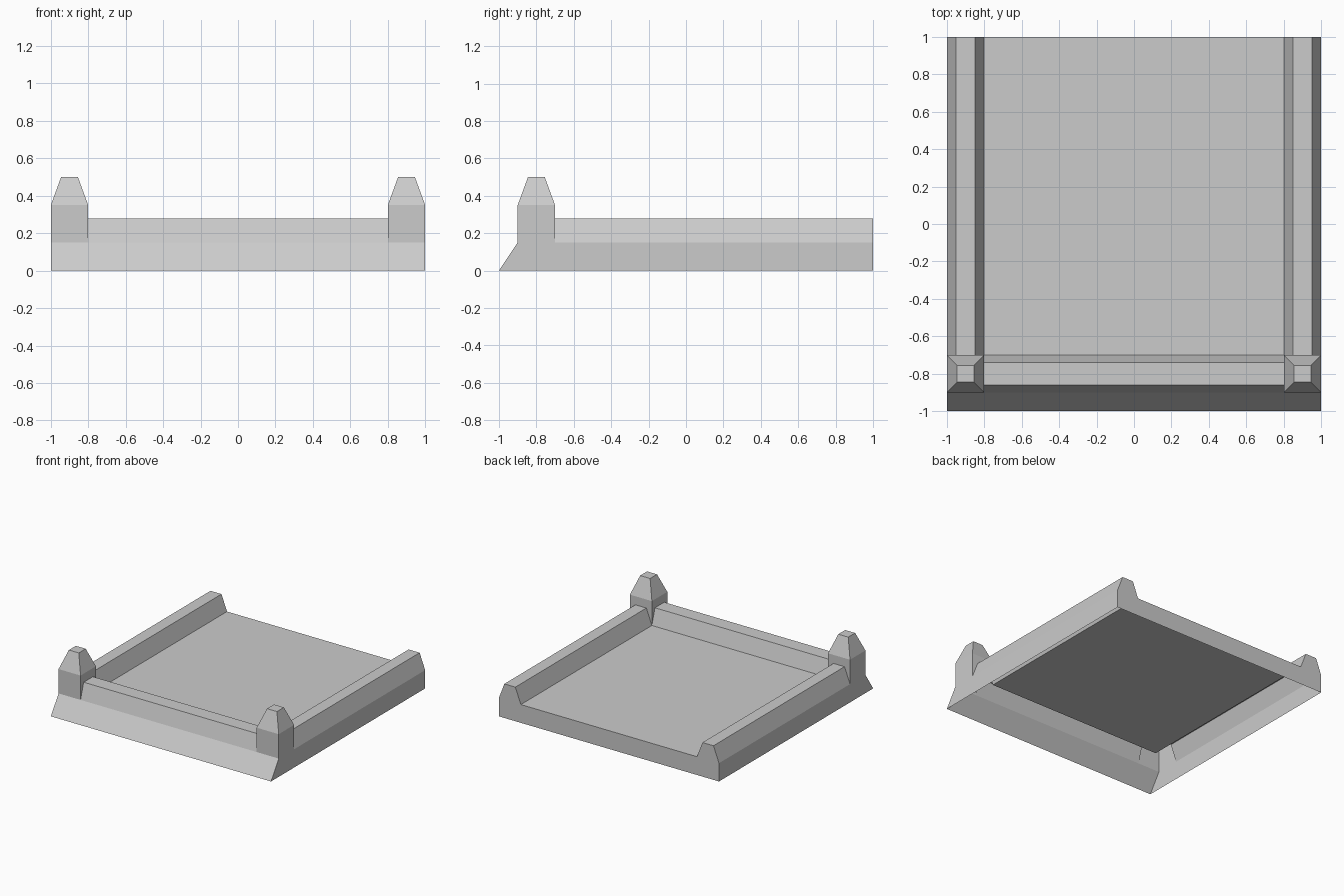
import bpy
import bmesh
from mathutils import Vector

if "Cube" in bpy.data.objects:
    bpy.data.objects.remove(bpy.data.objects["Cube"])

grey = bpy.data.materials.new("stone grey")
grey.diffuse_color = (0.6, 0.6, 0.6, 1)
grey.use_nodes = True
grey.node_tree.nodes["Principled BSDF"].inputs["Base Color"].default_value = grey.diffuse_color

BASE, TOP = 0.15, 0.28      # floor height, rail height


def build(name, faces):
    """Make an object from (points, outward direction) pairs."""
    bm = bmesh.new()
    for points, outward in faces:
        face = bm.faces.new([bm.verts.new(p) for p in points])
        face.normal_update()
        if face.normal.dot(Vector(outward)) < 0:
            face.normal_flip()
    bmesh.ops.remove_doubles(bm, verts=bm.verts, dist=1e-5)
    mesh = bpy.data.meshes.new(name)
    bm.to_mesh(mesh)
    bm.free()
    mesh.materials.append(grey)
    obj = bpy.data.objects.new(name, mesh)
    bpy.context.collection.objects.link(obj)
    return obj


def flip(faces, s):
    """Mirror face data across x when s is -1."""
    return [([(s * x, y, z) for x, y, z in pts], (s * n[0], n[1], n[2]))
            for pts, n in faces]


# Floor plate
build("floor", [([(-.8, -.7, BASE), (.8, -.7, BASE), (.8, 1, BASE), (-.8, 1, BASE)],
                 (0, 0, 1))])

# Skirt, open underneath: sloped front, two sides, back with the rail ends
rail = [(1, BASE), (.95, TOP), (.85, TOP), (.8, BASE)]
back = [(-1, 0), (1, 0)] + rail + [(-x, z) for x, z in reversed(rail)]
side = [([(1, -1, 0), (1, 1, 0), (1, 1, BASE), (1, -.9, BASE)], (1, 0, 0))]
build("skirt", [
    ([(-1, -1, 0), (1, -1, 0), (1, -.9, BASE), (-1, -.9, BASE)], (0, -1, 1)),
    ([(x, 1, z) for x, z in back], (0, 1, 0)),
] + side + flip(side, -1))

# Front ridge between the posts
ridge = [(-.9, BASE), (-.86, TOP), (-.74, TOP), (-.7, BASE)]
build("front_ridge", [
    ([(-.8, *a), (.8, *a), (.8, *b), (-.8, *b)], n)
    for a, b, n in zip(ridge, ridge[1:], [(0, -1, 0), (0, 0, 1), (0, 1, 0)])])

for s, label in ((-1, "left"), (1, "right")):
    # Side rail
    build(label + "_rail", flip([
        ([(a[0], -.7, a[1]), (a[0], 1, a[1]), (b[0], 1, b[1]), (b[0], -.7, b[1])], n)
        for a, b, n in zip(rail, rail[1:], [(1, 0, 0), (0, 0, 1), (-1, 0, 0)])], s))

    # Corner post: two plain walls, two walls notched around the rails, tapered cap
    shoulder = [(.8, -.9, .35), (1, -.9, .35), (1, -.7, .35), (.8, -.7, .35)]
    tip = [(.855, -.845, .5), (.945, -.845, .5), (.945, -.755, .5), (.855, -.755, .5)]
    dirs = [(0, -1, 0), (1, 0, 0), (0, 1, 0), (-1, 0, 0)]
    post = [
        ([(.8, -.9, BASE), (1, -.9, BASE), shoulder[1], shoulder[0]], dirs[0]),
        ([(1, -.9, BASE), (1, -.7, BASE), shoulder[2], shoulder[1]], dirs[1]),
        ([(x, -.7, z) for x, z in rail] + [shoulder[3], shoulder[2]], dirs[2]),
        ([(.8, y, z) for y, z in ridge] + [shoulder[3], shoulder[0]], dirs[3]),
        (tip, (0, 0, 1)),
    ]
    for i in range(4):
        j = (i + 1) % 4
        post.append(([shoulder[i], shoulder[j], tip[j], tip[i]], dirs[i]))
    build(label + "_post", flip(post, s))
